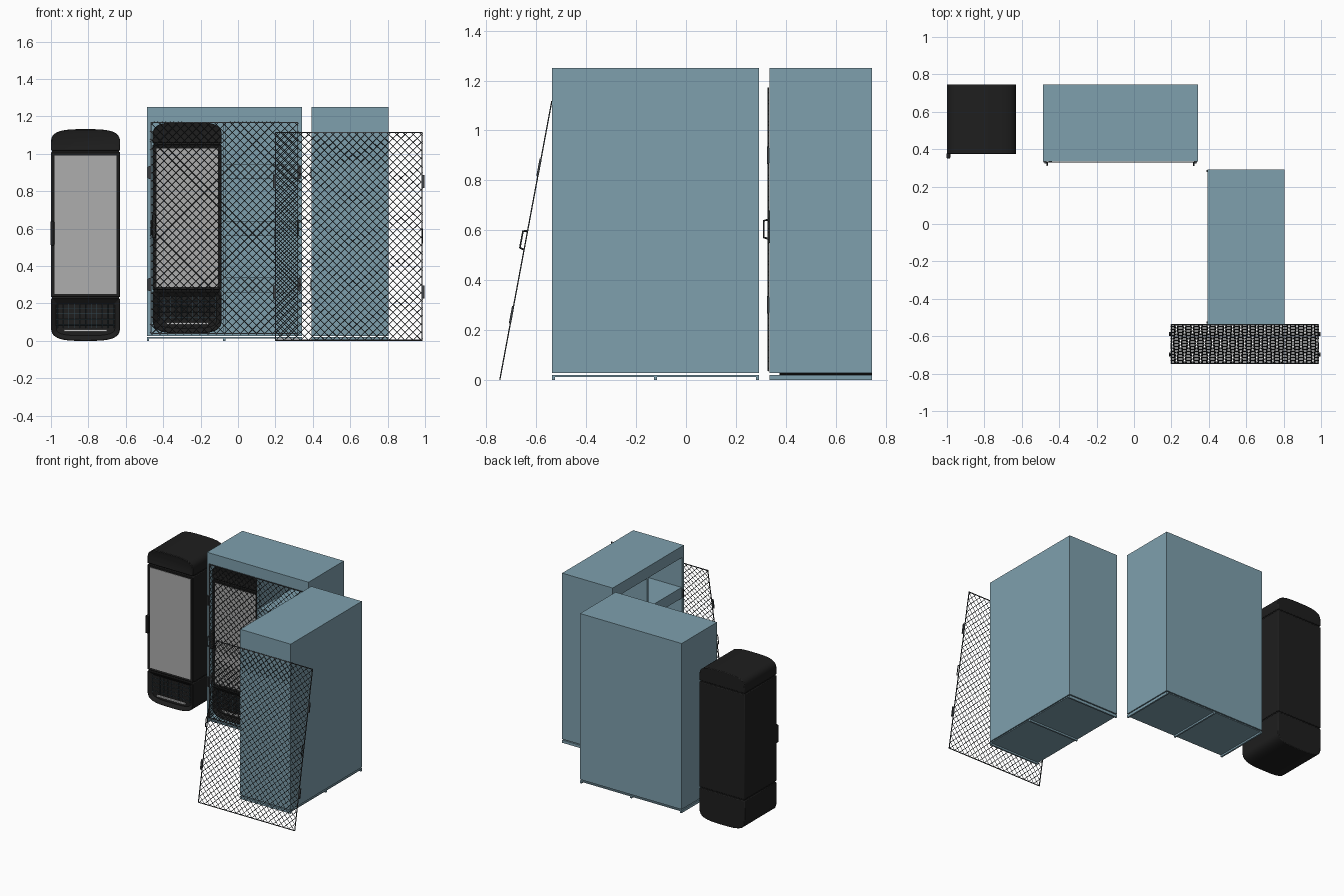
import bpy, bmesh, math
from mathutils import Matrix, Vector

if "Cube" in bpy.data.objects:
    bpy.data.objects.remove(bpy.data.objects["Cube"])


def material(name, rgb):
    m = bpy.data.materials.new(name)
    m.diffuse_color = (*rgb, 1)
    m.use_nodes = True
    m.node_tree.nodes["Principled BSDF"].inputs["Base Color"].default_value = m.diffuse_color
    return m


BLUE = material("blue_paint", (0.21, 0.35, 0.42))
BLACK = material("black_plastic", (0.013, 0.013, 0.013))
WIRE = material("dark_wire", (0.04, 0.045, 0.05))
GLASS = material("grey_glass", (0.42, 0.42, 0.42))
RACK = material("rack_wire", (0.03, 0.06, 0.08))
PALE = material("pale_tray", (0.7, 0.7, 0.7))


def finish(name, bm, mat, M):
    bmesh.ops.recalc_face_normals(bm, faces=bm.faces)
    me = bpy.data.meshes.new(name)
    bm.to_mesh(me)
    bm.free()
    me.materials.append(mat)
    ob = bpy.data.objects.new(name, me)
    bpy.context.collection.objects.link(ob)
    ob.matrix_world = M
    return ob


def boxes(name, spans, mat, M):
    """One object from several (x0, x1, y0, y1, z0, z1) blocks."""
    bm = bmesh.new()
    for x0, x1, y0, y1, z0, z1 in spans:
        T = Matrix.Translation(((x0 + x1) / 2, (y0 + y1) / 2, (z0 + z1) / 2))
        S = Matrix.Diagonal((x1 - x0, y1 - y0, z1 - z0, 1))
        bmesh.ops.create_cube(bm, size=1, matrix=T @ S)
    return finish(name, bm, mat, M)


def wires(name, paths, radius, mat, M):
    cu = bpy.data.curves.new(name, 'CURVE')
    cu.dimensions = '3D'
    cu.bevel_depth = radius
    cu.bevel_resolution = 0
    cu.use_fill_caps = True
    for path in paths:
        sp = cu.splines.new('POLY')
        sp.points.add(len(path) - 1)
        for p, co in zip(sp.points, path):
            p.co = (*co, 1)
    cu.materials.append(mat)
    ob = bpy.data.objects.new(name, cu)
    bpy.context.collection.objects.link(ob)
    ob.matrix_world = M


def cabinet(tag, M):
    W, D, t = 0.414, 0.206, 0.02
    z0, z1 = 0.027, 1.25
    # shell with open front
    boxes(tag + "_shell", [
        (-W, -W + t, -D, D, z0, z1), (W - t, W, -D, D, z0, z1),
        (-W + t, W - t, D - t, D, z0, z1),
        (-W + t, W - t, -D, D - t, z0, z0 + 0.012),
        (-W + t, W - t, -D, D - t, 1.167, z1)], BLUE, M)
    boxes(tag + "_divider", [(-0.008, 0.008, -D + 0.003, D - t, z0 + 0.012, 1.167)], BLUE, M)
    boxes(tag + "_shelves", [(0.008, W - t, -D + 0.004, D - t, z, z + 0.08)
                             for z in (0.26, 0.56, 0.865)], BLUE, M)
    # base plate on three runners
    boxes(tag + "_base", [(-W, W, -D, D, 0.012, 0.02)] +
          [(x - 0.006, x + 0.006, -D, D, 0, 0.012) for x in (-W + 0.006, 0, W - 0.006)], BLUE, M)
    boxes(tag + "_catches", [(s * 0.405 - 0.005, s * 0.405 + 0.005, -D - 0.005, -D, z, z + 0.06)
                             for s in (-1, 1) for z in (0.27, 0.87)], WIRE, M)


def mesh_door(tag, M):
    W, H, step = 0.395, 1.135, 0.043
    paths = []
    n = int((2 * W + H) / step) + 1
    for i in range(n):
        c = -W - H + (i + 0.5) * step
        lo, hi = max(0, -W - c), min(H, W - c)
        if hi - lo > 0.002:
            for s in (1, -1):
                paths.append([(s * (c + lo), 0, lo), (s * (c + hi), 0, hi)])
    wires(tag + "_lattice", paths, 0.002, WIRE, M)
    e = 0.0025
    boxes(tag + "_frame", [(-W, -W + 2 * e, -e, e, 0, H), (W - 2 * e, W, -e, e, 0, H),
                           (-W, W, -e, e, 0, 2 * e), (-W, W, -e, e, H - 2 * e, H)], WIRE, M)
    # pull handles and side clips
    wires(tag + "_handles", [[(s * 0.392, 0, 0.53), (s * 0.392, -0.018, 0.535),
                              (s * 0.392, -0.018, 0.602), (s * 0.392, 0, 0.607)]
                             for s in (-1, 1)], 0.004, WIRE, M)
    boxes(tag + "_clips", [(s * 0.4 - 0.006, s * 0.4 + 0.006, -0.006, 0.003, z, z + 0.07)
                           for s in (-1, 1) for z in (0.23, 0.83)], WIRE, M)


def cooler_section(name, outline, rim, recess, M):
    """Extruded front outline with a recessed front panel."""
    bm = bmesh.new()
    front = [bm.verts.new((x, -0.187, z)) for x, z in outline]
    back = [bm.verts.new((x, 0.187, z)) for x, z in outline]
    n = len(front)
    face = bm.faces.new(front)
    bm.faces.new(back[::-1])
    for i in range(n):
        j = (i + 1) % n
        bm.faces.new((front[i], back[i], back[j], front[j]))
    bmesh.ops.recalc_face_normals(bm, faces=bm.faces)
    bmesh.ops.inset_region(bm, faces=[face], thickness=rim, depth=0, use_even_offset=True)
    for v in face.verts:
        v.co.y += recess
    ob = finish(name, bm, BLACK, M)
    ob.data.shade_smooth()
    ob.data.set_sharp_from_angle(angle=math.radians(35))
    bev = ob.modifiers.new("soft_edges", 'BEVEL')
    bev.width, bev.segments = 0.005, 2
    bev.limit_method, bev.angle_limit = 'ANGLE', math.radians(40)


def dome(w, z_flat, z0, h):
    """Flat edge at z_flat, closed by a squarish arc starting at z0."""
    pts = [(-w, z_flat), (w, z_flat)]
    for i in range(25):
        a = math.pi * i / 24
        c, s = math.cos(a), max(math.sin(a), 0)
        if abs(c) < 1e-6:
            c = 0
        if s < 1e-6:
            s = 0
        pts.append((w * math.copysign(abs(c) ** 0.6, c), z0 + h * s ** 0.6))
    return pts


def cooler(tag, M):
    w = 0.185
    cooler_section(tag + "_head", dome(w, 1.018, 1.05, 0.082), 0.026, 0.006, M)
    cooler_section(tag + "_foot", dome(w, 0.226, 0.085, -0.085), 0.028, 0.02, M)
    cooler_section(tag + "_body", [(-w, 0.234), (w, 0.234), (w, 1.01), (-w, 1.01)], 0.025, 0.01, M)
    # inner core seen in the seams
    boxes(tag + "_core", [(-w + 0.006, w - 0.006, -0.16, 0.181, 0.15, 1.05)], BLACK, M)
    boxes(tag + "_glass", [(-0.165, 0.165, -0.182, -0.17, 0.25, 0.99)], GLASS, M)
    boxes(tag + "_tray_edge", [(-0.115, 0.115, -0.18, -0.166, 0.05, 0.06)], PALE, M)
    # lower grille
    grid = [[(x * 0.03, -0.172, 0.07), (x * 0.03, -0.172, 0.2)] for x in range(-5, 6)]
    grid += [[(-0.158, -0.172, z), (0.158, -0.172, z)] for z in (0.085, 0.115, 0.145, 0.175)]
    wires(tag + "_grille", grid, 0.0015, RACK, M)
    # side handle
    h = boxes(tag + "_handle", [(-0.187, -0.167, -0.209, -0.18, 0.51, 0.64)], BLACK, M)
    b = h.modifiers.new("soft_edges", 'BEVEL')
    b.width, b.segments = 0.006, 3


T = Matrix.Translation
# closed cabinet with its cooler and mesh door
cabinet("rear_cabinet", T((-0.073, 0.54, 0)))
cooler("housed_cooler", T((-0.272, 0.538, 0.039)))
mesh_door("rear_door", T((-0.073, 0.33, 0.036)))
# open cabinet turned sideways, its door leaning on the end
cabinet("side_cabinet", T((0.599, -0.122, 0)) @ Matrix.Rotation(-math.pi / 2, 4, 'Z'))
lean = math.atan2(0.208, 1.115)
mesh_door("leaning_door", T((0.592, -0.746, 0.001)) @ Matrix.Rotation(-lean, 4, 'X'))
# free-standing cooler
cooler("free_cooler", T((-0.815, 0.559, 0)))
